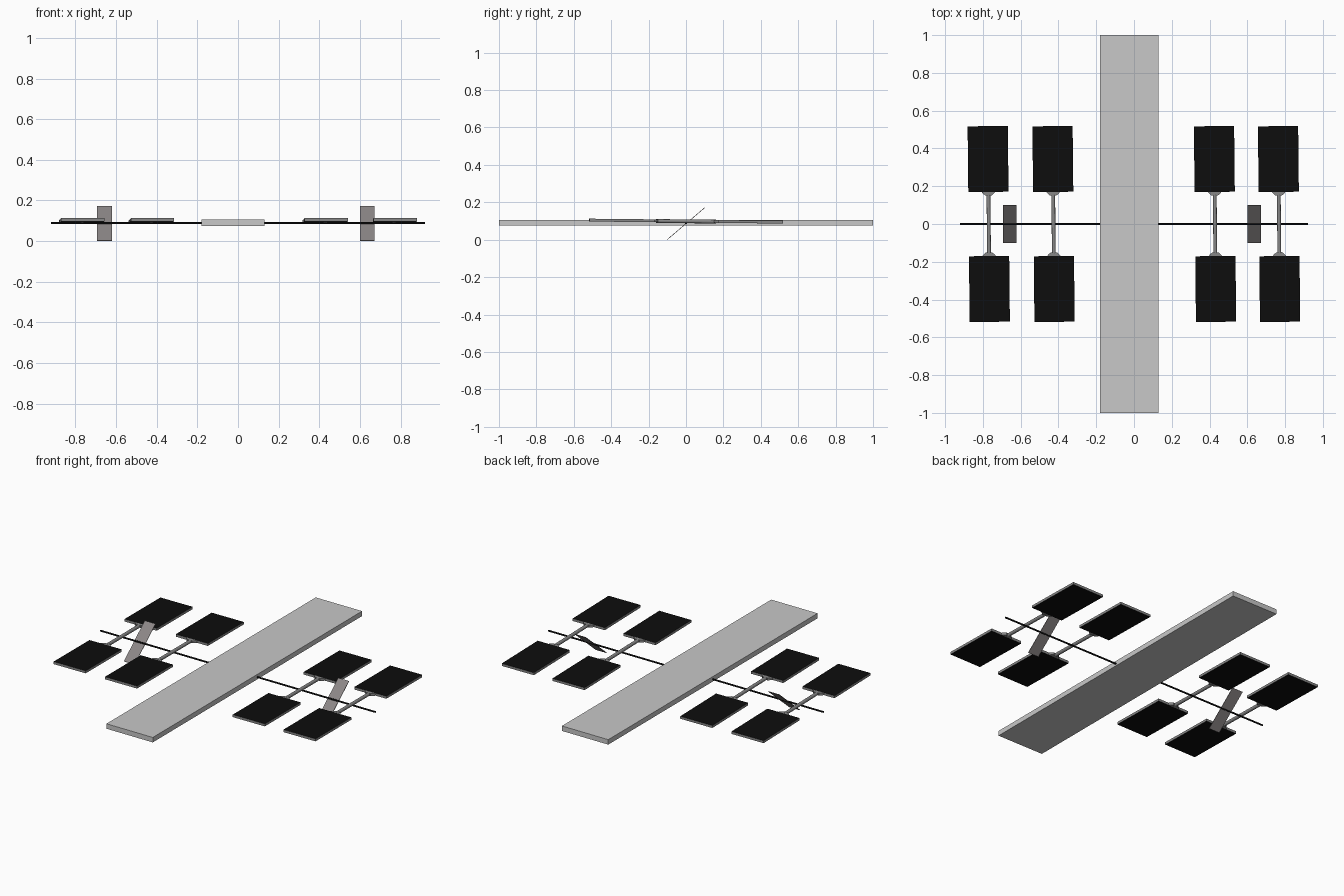
import bpy, bmesh, math
from mathutils import Matrix, Vector

if "Cube" in bpy.data.objects:
    bpy.data.objects.remove(bpy.data.objects["Cube"])


def material(name, r, g, b):
    m = bpy.data.materials.new(name)
    m.diffuse_color = (r, g, b, 1)
    m.use_nodes = True
    m.node_tree.nodes["Principled BSDF"].inputs["Base Color"].default_value = m.diffuse_color
    return m


LIGHT = material("light grey", 0.58, 0.58, 0.58)
GREY = material("mid grey", 0.24, 0.24, 0.24)
WARM = material("radiator grey", 0.26, 0.24, 0.24)
BLACK = material("cell black", 0.004, 0.004, 0.004)


def finish(name, bm, mats):
    bmesh.ops.recalc_face_normals(bm, faces=bm.faces)
    me = bpy.data.meshes.new(name)
    bm.to_mesh(me)
    bm.free()
    for m in mats:
        me.materials.append(m)
    ob = bpy.data.objects.new(name, me)
    bpy.context.collection.objects.link(ob)
    return ob


def box(name, lo, hi, mats):
    """Box between two corners; a second material goes on top and bottom."""
    lo, hi = Vector(lo), Vector(hi)
    bm = bmesh.new()
    bmesh.ops.create_cube(bm, size=1, matrix=Matrix.Translation((lo + hi) / 2)
                          @ Matrix.Diagonal((*(hi - lo), 1)))
    if len(mats) > 1:
        for f in bm.faces:
            f.material_index = int(abs(f.normal.z) > 0.9)
    return finish(name, bm, mats)


def rod(name, a, b, r1, r2, mat, sides=16):
    a, b = Vector(a), Vector(b)
    bm = bmesh.new()
    rot = (b - a).to_track_quat('Z', 'Y').to_matrix().to_4x4()
    bmesh.ops.create_cone(bm, cap_ends=True, segments=sides, radius1=r1, radius2=r2,
                          depth=(b - a).length, matrix=Matrix.Translation((a + b) / 2) @ rot)
    for f in bm.faces:
        f.smooth = len(f.verts) == 4
    return finish(name, bm, [mat])


# Long central body and the cross spar
box("central_body", (-0.18, -1, 0.075), (0.13, 1, 0.105), [LIGHT])
rod("cross_spar", (-0.92, 0, 0.088), (0.92, 0, 0.088), 0.005, 0.005, BLACK)

# Slanted radiators, thin plates tilted about the spar
for side, x in (("left", -0.657), ("right", 0.637)):
    plate = box(side + "_radiator", (-0.036, -0.131, -0.0015), (0.036, 0.131, 0.0015), [WARM])
    plate.matrix_world = (Matrix.Translation((x, 0, 0.086))
                          @ Matrix.Rotation(math.atan2(0.17, 0.2), 4, 'X'))

# Solar wings: an arm with a panel and a flared mount at both ends, slightly turned
for i, x in enumerate((-0.769, -0.426, 0.429, 0.768), 1):
    place = (Matrix.Translation((x, 0, 0.0985)) @ Matrix.Rotation(math.radians(0.6), 4, 'Z')
             @ Matrix.Rotation(math.radians(-0.6), 4, 'X'))
    parts = [rod(f"wing_arm_{i}", (0, -0.16, 0), (0, 0.16, 0), 0.01, 0.01, GREY)]
    for end, s in (("front", -1), ("back", 1)):
        y0, y1 = sorted((s * 0.17, s * 0.518))
        parts.append(box(f"{end}_solar_panel_{i}", (-0.1065, y0, -0.0065),
                         (0.1065, y1, 0.0085), [GREY, BLACK]))
        # flared mount
        bm = bmesh.new()
        outline = [(-0.037, 0.172), (0.037, 0.172), (0.03, 0.162), (0.016, 0.15),
                   (-0.016, 0.15), (-0.03, 0.162)]
        face = bm.faces.new([bm.verts.new((px, s * py, -0.0062)) for px, py in outline])
        top = bmesh.ops.extrude_face_region(bm, geom=[face])["geom"]
        bmesh.ops.translate(bm, vec=(0, 0, 0.0142),
                            verts=[v for v in top if isinstance(v, bmesh.types.BMVert)])
        parts.append(finish(f"{end}_panel_mount_{i}", bm, [GREY]))
    for p in parts:
        p.matrix_world = place
